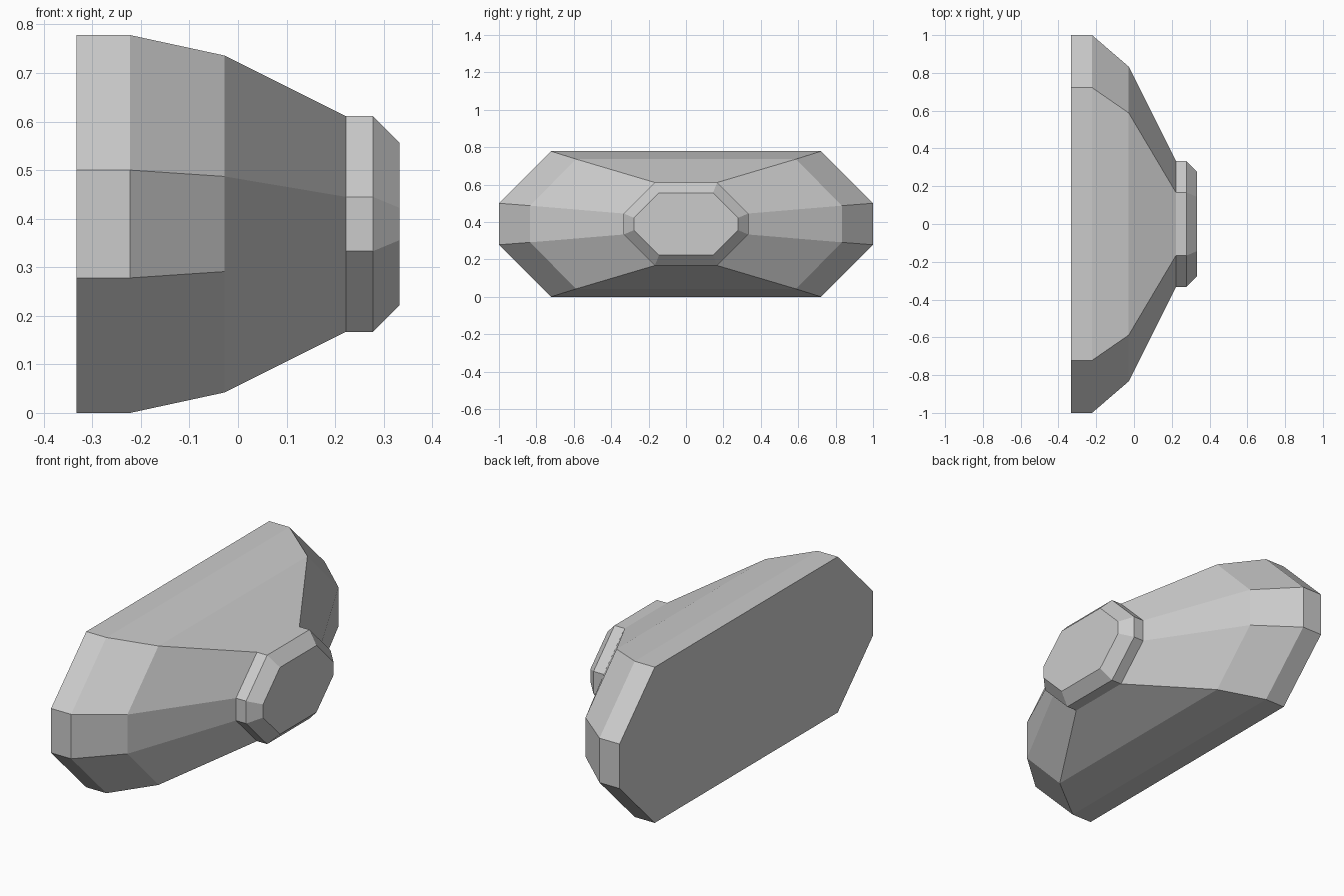
import bpy, bmesh

cube = bpy.data.objects.get("Cube")
if cube:
    bpy.data.objects.remove(cube, do_unlink=True)

MID_Z = 0.389

grey = bpy.data.materials.new("plain_grey")
grey.use_nodes = True
colour = (0.6, 0.6, 0.6, 1)
grey.diffuse_color = colour
grey.node_tree.nodes["Principled BSDF"].inputs["Base Color"].default_value = colour


def octagon(bm, x, y, y_in, z, z_in):
    """Ring of eight points with cut corners, in the plane at x."""
    quarter = [(y, z_in), (y_in, z)]
    half = quarter + [(-a, b) for a, b in reversed(quarter)]
    ring = half + [(-a, -b) for a, b in half]
    return [bm.verts.new((x, a, MID_Z + b)) for a, b in ring]


def loft(name, sections, cap_first=False, cap_last=False):
    bm = bmesh.new()
    rings = [octagon(bm, *s) for s in sections]
    for a, b in zip(rings, rings[1:]):
        for i in range(8):
            j = (i + 1) % 8
            bm.faces.new((a[i], a[j], b[j], b[i]))
    if cap_first:
        bm.faces.new(rings[0][::-1])
    if cap_last:
        bm.faces.new(rings[-1])
    mesh = bpy.data.meshes.new(name)
    bm.to_mesh(mesh)
    bm.free()
    mesh.materials.append(grey)
    obj = bpy.data.objects.new(name, mesh)
    bpy.context.collection.objects.link(obj)
    return obj


# Tapering body: x, half width, flat half width, half height, flat half height
joint = (0.222, 0.333, 0.167, 0.222, 0.056)
loft("tapered_body", [
    (-0.333, 1.0, 0.722, 0.389, 0.111),
    (-0.222, 1.0, 0.722, 0.389, 0.111),
    (-0.028, 0.833, 0.588, 0.347, 0.098),
    joint,
], cap_first=True)

# Bevelled end collar
loft("end_collar", [
    joint,
    (0.278,) + joint[1:],
    (0.333, 0.278, 0.144, 0.167, 0.033),
], cap_last=True)
